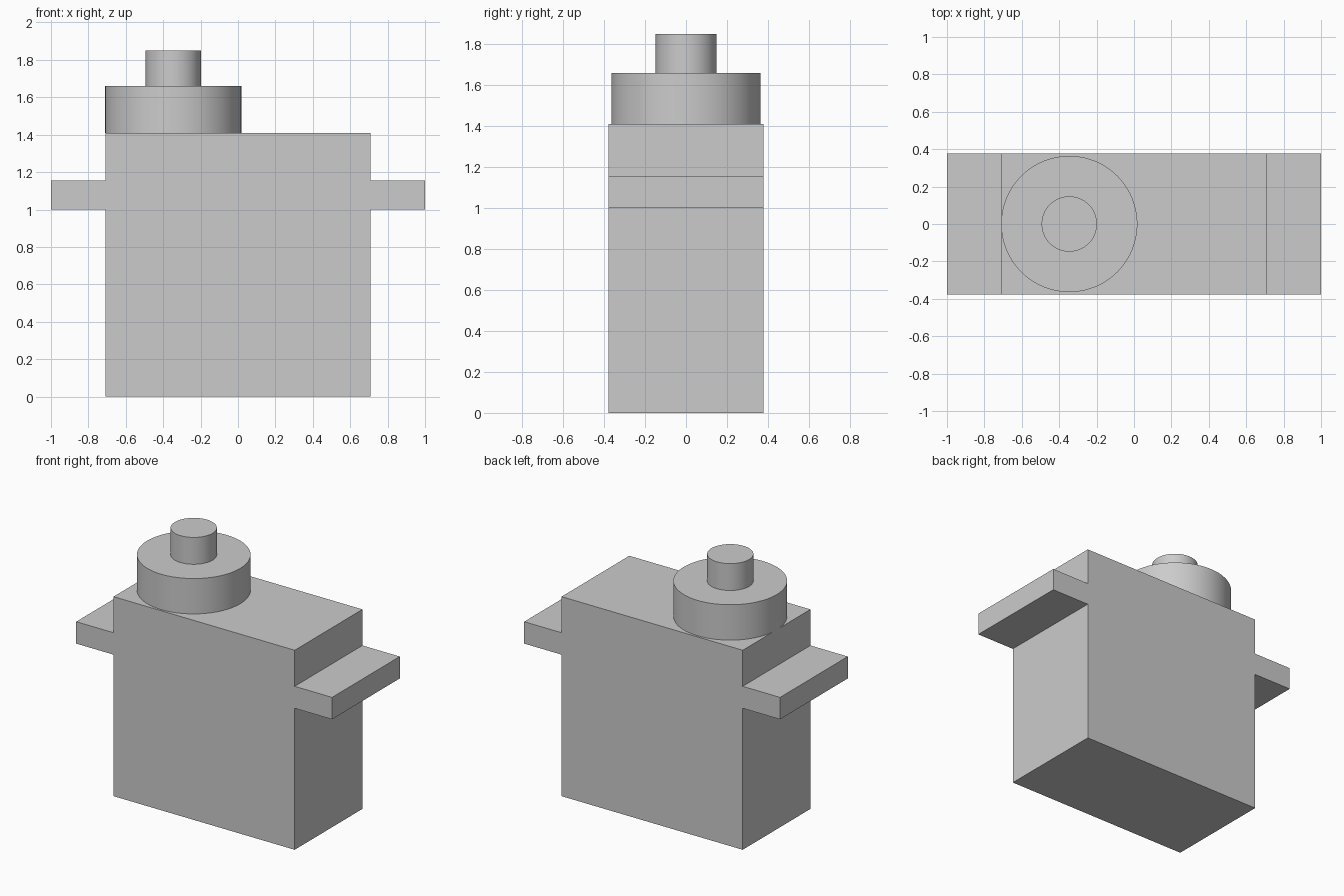
import bpy
import bmesh

cube = bpy.data.objects.get("Cube")
if cube:
    bpy.data.objects.remove(cube, do_unlink=True)

# Single plain grey plastic
grey = bpy.data.materials.new("plain_grey")
grey.use_nodes = True
colour = (0.6, 0.6, 0.6, 1)
grey.diffuse_color = colour
grey.node_tree.nodes["Principled BSDF"].inputs["Base Color"].default_value = colour

HALF_DEPTH = 0.378
BODY_X, TAB_X = 0.708, 1.0
TAB_LOW, TAB_HIGH, BODY_TOP = 1.0, 1.155, 1.41
SHAFT_X = -0.346


def motor_case():
    """Body and both mounting tabs as one mirrored outline, extruded in depth."""
    half = [(BODY_X, 0), (BODY_X, TAB_LOW), (TAB_X, TAB_LOW),
            (TAB_X, TAB_HIGH), (BODY_X, TAB_HIGH), (BODY_X, BODY_TOP)]
    outline = half + [(-x, z) for x, z in reversed(half)]
    bm = bmesh.new()
    face = bm.faces.new([bm.verts.new((x, -HALF_DEPTH, z)) for x, z in outline])
    moved = bmesh.ops.extrude_face_region(bm, geom=[face])["geom"]
    verts = [v for v in moved if isinstance(v, bmesh.types.BMVert)]
    bmesh.ops.translate(bm, verts=verts, vec=(0, 2 * HALF_DEPTH, 0))
    bmesh.ops.recalc_face_normals(bm, faces=bm.faces)
    mesh = bpy.data.meshes.new("motor_case")
    bm.to_mesh(mesh)
    bm.free()
    mesh.materials.append(grey)
    obj = bpy.data.objects.new("motor_case", mesh)
    bpy.context.collection.objects.link(obj)


def disc(name, radius, bottom, top):
    bpy.ops.mesh.primitive_cylinder_add(
        vertices=96, radius=radius, depth=top - bottom,
        location=(SHAFT_X, 0, (bottom + top) / 2))
    obj = bpy.context.object
    obj.name = name
    obj.data.materials.append(grey)
    bpy.ops.object.shade_smooth_by_angle()


motor_case()
# Round gear housing and output shaft
disc("gear_housing", 0.364, BODY_TOP, 1.66)
disc("output_shaft", 0.148, 1.66, 1.85)
